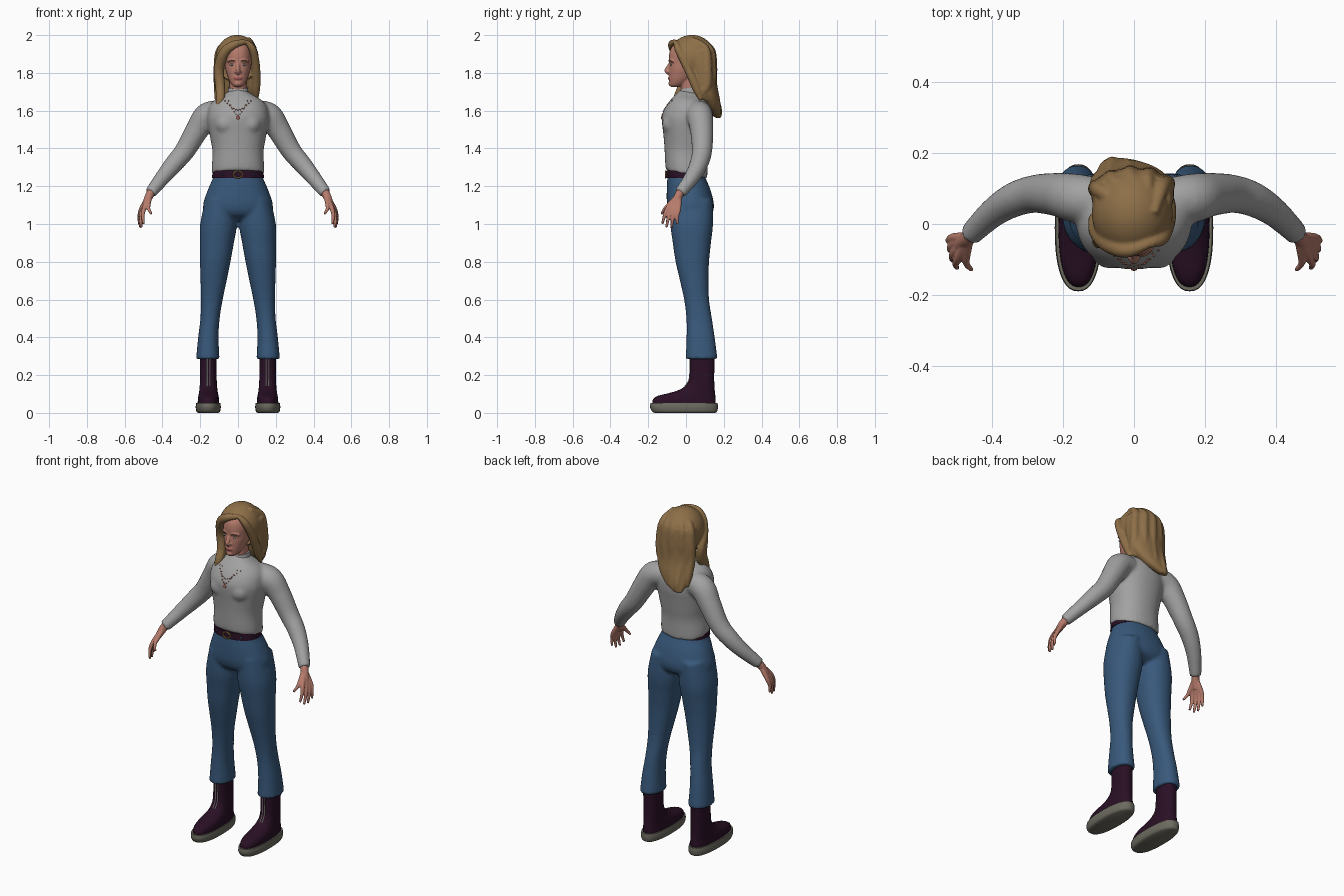
import bpy, bmesh, math
from mathutils import Vector, Matrix
from mathutils.bvhtree import BVHTree

if "Cube" in bpy.data.objects:
    bpy.data.objects.remove(bpy.data.objects["Cube"])


def material(name, r, g, b):
    m = bpy.data.materials.new(name)
    m.use_nodes = True
    m.diffuse_color = (r, g, b, 1)
    for node in m.node_tree.nodes:
        if node.type == 'BSDF_PRINCIPLED':
            node.inputs["Base Color"].default_value = (r, g, b, 1)
            node.inputs["Roughness"].default_value = 0.8
    return m


SKIN = material("skin", .47, .2, .15)
HAIR = material("dark blond hair", .27, .16, .065)
KNIT = material("grey knit", .36, .36, .36)
DENIM = material("blue denim", .04, .1, .2)
PLUM = material("dark plum leather", .022, .005, .018)
SOLE = material("grey rubber", .15, .145, .115)
BRASS = material("brass", .35, .2, .06)
COPPER = material("copper beads", .42, .13, .08)
PALE = material("pale grey", .5, .48, .46)
LIPS = material("lips", .36, .1, .09)


def refine(rows, n=5):
    """Catmull-Rom interpolation of number tuples."""
    out = []
    for i in range(len(rows) - 1):
        a, b, c, d = (rows[max(0, min(len(rows) - 1, i + k))] for k in (-1, 0, 1, 2))
        for s in range(n):
            t = s / n
            out.append([.5 * (2 * q + (r - p) * t + (2 * p - 5 * q + 4 * r - w) * t ** 2
                              + (3 * q - p - 3 * r + w) * t ** 3)
                        for p, q, r, w in zip(a, b, c, d)])
    return out + [list(rows[-1])]


def skin_rings(bm, rings):
    rings = [[bm.verts.new(p) for p in ring] for ring in rings]
    n = len(rings[0])
    for a, b in zip(rings, rings[1:]):
        for i in range(n):
            j = (i + 1) % n
            bm.faces.new((a[i], a[j], b[j], b[i]))
    bm.faces.new(rings[0][::-1])
    bm.faces.new(rings[-1])


def stack(bm, rows, tilt=0, power=2.2, sides=40):
    """Horizontal oval sections: z, x0, x1, y0, y1."""
    rings = []
    for z, x0, x1, y0, y1 in refine(rows):
        ring = []
        for i in range(sides):
            a = math.tau * i / sides
            c, s = (math.copysign(abs(f) ** (2 / power), f) for f in (math.cos(a), math.sin(a)))
            y = s * (y1 - y0) / 2
            ring.append(((x0 + x1) / 2 + c * (x1 - x0) / 2, (y0 + y1) / 2 + y, z - tilt * y))
        rings.append(ring)
    skin_rings(bm, rings)


def tube(bm, points, sides=14, side=1):
    """Round sections along a path: x, y, z, radius."""
    rows = refine([(side * x, y, z, r) for x, y, z, r in points])
    pts = [Vector(r[:3]) for r in rows]
    u, rings = None, []
    for i, p in enumerate(pts):
        t = (pts[min(i + 1, len(pts) - 1)] - pts[max(i - 1, 0)]).normalized()
        u = t.orthogonal() if u is None else u - t * u.dot(t)
        u.normalize()
        v, r = t.cross(u), max(rows[i][3], .001)
        rings.append([p + r * (u * math.cos(math.tau * k / sides) + v * math.sin(math.tau * k / sides))
                      for k in range(sides)])
    skin_rings(bm, rings)


def ball(bm, loc, scale, u=24, v=16):
    return bmesh.ops.create_uvsphere(bm, u_segments=u, v_segments=v, radius=1,
                                     matrix=Matrix.LocRotScale(Vector(loc), None, Vector(scale)))["verts"]


def finish(name, bm, mats, voxel=0, relax=3):
    """Turn a bmesh into an object; a voxel size fuses its pieces."""
    bmesh.ops.recalc_face_normals(bm, faces=bm.faces)
    me = bpy.data.meshes.new(name)
    bm.to_mesh(me)
    bm.free()
    ob = bpy.data.objects.new(name, me)
    bpy.context.scene.collection.objects.link(ob)
    if voxel:
        mod = ob.modifiers.new("fuse", 'REMESH')
        mod.mode, mod.voxel_size = 'VOXEL', voxel
        mod = ob.modifiers.new("relax", 'SMOOTH')
        mod.factor, mod.iterations = .5, relax
        dg = bpy.context.evaluated_depsgraph_get()
        me = bpy.data.meshes.new_from_object(ob.evaluated_get(dg))
        ob.modifiers.clear()
        ob.data = me
    me.materials.clear()
    for m in mats:
        me.materials.append(m)
    me.shade_smooth()
    if not voxel:
        me.set_sharp_from_angle(angle=math.radians(45))
    return ob


def front_of(ob):
    """Return a function giving the front surface point at x, z."""
    me = ob.data
    tree = BVHTree.FromPolygons([v.co for v in me.vertices], [p.vertices[:] for p in me.polygons])
    return lambda x, z: tree.ray_cast(Vector((x, -2, z)), Vector((0, 1, 0)))[0] or Vector((x, 0, z))


# Trousers: hips and two flared legs
bm = bmesh.new()
stack(bm, [(1.27, -.128, .128, -.096, .098), (1.24, -.134, .134, -.099, .105), (1.18, -.16, .16, -.102, .13),
           (1.1, -.185, .185, -.1, .148), (1.05, -.17, .17, -.08, .135), (1.02, -.1, .1, -.03, .09)])
LEG = [(1.13, .015, .172, -.085, .14), (1.0, .006, .2, -.083, .143), (.9, .022, .202, -.07, .132),
       (.8, .04, .201, -.055, .122), (.7, .06, .198, -.032, .119), (.6, .081, .196, -.01, .122),
       (.5, .097, .199, .002, .137), (.4, .103, .211, .003, .152), (.285, .098, .222, -.002, .167)]
for s in (1, -1):
    stack(bm, [(z, s * a, s * b, c, d) for z, a, b, c, d in LEG])
finish("trousers", bm, [DENIM], .01, 3)

# Sweater: body, bust and sleeves fused
bm = bmesh.new()
stack(bm, [(1.262, -.139, .139, -.106, .112), (1.3, -.139, .139, -.11, .114), (1.38, -.135, .135, -.114, .116),
           (1.45, -.146, .146, -.12, .126), (1.52, -.159, .159, -.128, .136), (1.56, -.163, .163, -.124, .142),
           (1.61, -.157, .157, -.1, .143), (1.65, -.13, .13, -.07, .132), (1.68, -.08, .08, -.046, .105),
           (1.7, -.05, .05, -.03, .08)], tilt=.2)
for s in (1, -1):
    ball(bm, (s * .065, -.067, 1.53), (.06, .06, .06))
    tube(bm, [(.1, .065, 1.59, .066), (.165, .073, 1.572, .069), (.215, .083, 1.5, .062),
              (.28, .085, 1.39, .054), (.34, .068, 1.318, .049), (.4, .03, 1.245, .041),
              (.464, -.032, 1.163, .032)], 24, s)
sweater = finish("sweater", bm, [KNIT], .01, 4)
chest = front_of(sweater)

# Folded collar
bm = bmesh.new()
stack(bm, [(1.655, -.06, .06, -.045, .08), (1.685, -.054, .054, -.037, .074), (1.69, -.056, .056, -.039, .076),
           (1.722, -.052, .052, -.028, .07)], tilt=-.15)
finish("collar", bm, [KNIT])

# Belt, loops and buckle
bm = bmesh.new()
stack(bm, [(1.243, -.138, .138, -.106, .102), (1.283, -.134, .134, -.104, .1)])
belt = finish("belt", bm, [PLUM])
waist = front_of(belt)
bm = bmesh.new()
tube(bm, [(.024 * math.cos(a), waist(0, 1.262).y - .003, 1.262 + .018 * math.sin(a), .004)
          for a in (math.tau * i / 12 for i in range(13))], 8)
finish("buckle", bm, [BRASS])
bm = bmesh.new()
for s in (1, -1):
    tube(bm, [(*(waist(s * .08, z) + Vector((0, -.001, 0))), .005) for z in (1.238, 1.26, 1.284)], 8)
finish("belt_loops", bm, [DENIM])

# Boots, soles and zips
for s, side in ((1, "left"), (-1, "right")):
    def foot(rows):
        return [(z, s * a, s * b, c, d) for z, a, b, c, d in rows]
    bm = bmesh.new()
    stack(bm, foot([(.035, .1, .213, -.178, .158), (.07, .1, .213, -.176, .158), (.09, .103, .21, -.15, .156),
                    (.105, .106, .207, -.09, .154), (.125, .109, .204, -.03, .152), (.16, .112, .202, .01, .15),
                    (.22, .113, .201, .02, .15), (.31, .113, .201, .02, .152)]), power=2.4)
    boot = finish(side + "_boot", bm, [PLUM], .007, 2)
    bm = bmesh.new()
    stack(bm, foot([(0, .105, .21, -.165, .155), (.008, .095, .22, -.18, .165), (.03, .091, .224, -.19, .169),
                    (.052, .094, .221, -.188, .167)]), power=2.4)
    finish(side + "_sole", bm, [SOLE])
    shaft = front_of(boot)
    bm = bmesh.new()
    for dx in (-.007, .007):
        tube(bm, [(*shaft(s * .156 + dx, .14 + .03 * i), .003) for i in range(6)], 6)
    finish(side + "_zip", bm, [PALE])

# Hands: fingers run from the wrist and fuse into a palm
FINGERS = [((.495, -.094, 1.088), (.499, -.125, 1.0)), ((.504, -.076, 1.076), (.511, -.104, .982)),
           ((.509, -.057, 1.075), (.517, -.076, .98)), ((.51, -.038, 1.083), (.523, -.046, 1.0)),
           ((.474, -.088, 1.105), (.458, -.13, 1.053))]
for s, side in ((1, "left"), (-1, "right")):
    bm = bmesh.new()
    tube(bm, [(.45, -.02, 1.185, .023), (.472, -.042, 1.145, .022), (.492, -.06, 1.1, .017)], 14, s)
    for knuckle, tip in FINGERS:
        k, t = Vector(knuckle), Vector(tip)
        bend = k.lerp(t, .5) + Vector((.007, -.004, 0))
        tube(bm, [(.466, -.037, 1.155, .015), (*k, .0125), (*bend, .0095), (*t, .0065)], 12, s)
    finish(side + "_hand", bm, [SKIN], .004, 3)

# Head: neck, face and nose
bm = bmesh.new()
stack(bm, [(1.725, -.018, .018, -.08, -.035), (1.738, -.034, .034, -.086, -.01), (1.765, -.049, .049, -.089, .03),
           (1.79, -.058, .058, -.09, .06), (1.82, -.067, .067, -.09, .09), (1.85, -.071, .071, -.088, .11),
           (1.89, -.073, .073, -.09, .12), (1.93, -.064, .064, -.08, .11), (1.96, -.045, .045, -.05, .08)])
stack(bm, [(1.66, -.045, .045, -.022, .065), (1.77, -.045, .045, -.03, .07)])
tube(bm, [(0, -.079, 1.86, .008), (0, -.091, 1.835, .01), (0, -.102, 1.812, .0125), (0, -.088, 1.797, .011)])
for s in (1, -1):
    ball(bm, (s * .011, -.092, 1.806), (.009, .01, .007))
    tube(bm, [(.008, -.082, 1.862, .009), (.03, -.08, 1.866, .009), (.052, -.062, 1.86, .009)], 12, s)
ball(bm, (0, -.079, 1.743), (.02, .014, .014))
ball(bm, (0, -.083, 1.772), (.024, .013, .012))
head = finish("head", bm, [SKIN, LIPS], .004, 4)
for p in head.data.polygons:
    c = p.center
    if c.y < -.07 and (c.x / .024) ** 2 + ((c.z - 1.771) / .009) ** 2 < 1:
        p.material_index = 1

# Eyes and brows
face = front_of(head)
for s, side in ((1, "left"), (-1, "right")):
    for part, mat, size in (("eye", PALE, (.013, .004, .0055)), ("iris", PLUM, (.0048, .005, .0048))):
        bm = bmesh.new()
        ball(bm, face(s * .031, 1.843), size)
        finish(f"{side}_{part}", bm, [mat])
    bm = bmesh.new()
    tube(bm, [(*face(s * x, z), .0026) for x, z in ((.015, 1.861), (.032, 1.867), (.05, 1.861))], 8)
    finish(side + "_brow", bm, [HAIR])

# Hair: cap opened at the hairline, back mass, side sweeps and back locks
bm = bmesh.new()
for v in ball(bm, (-.005, .031, 1.876), (.114, .126, .125), 64, 48):
    if v.co.y < 0 and v.co.z < 1.955 - 10 * (v.co.x - .015) ** 2:
        v.co.y = .025
stack(bm, [(1.92, -.112, .105, -.01, .15), (1.86, -.12, .112, .0, .157), (1.79, -.12, .113, .02, .158),
           (1.72, -.112, .108, .04, .164), (1.66, -.108, .085, .07, .176), (1.6, -.103, .03, .115, .186),
           (1.562, -.09, -.04, .155, .186)])
tube(bm, [(.045, -.055, 1.965, .012), (-.02, -.074, 1.95, .022), (-.073, -.052, 1.905, .028),
          (-.101, -.018, 1.82, .028), (-.094, -.02, 1.73, .026), (-.094, -.045, 1.66, .024),
          (-.112, -.058, 1.595, .008)])
tube(bm, [(-.05, -.055, 1.93, .014), (-.095, -.03, 1.86, .024), (-.106, .01, 1.78, .024),
          (-.095, .0, 1.7, .022), (-.085, -.035, 1.64, .01)])
tube(bm, [(.045, -.055, 1.965, .012), (.076, -.042, 1.928, .02), (.092, -.008, 1.86, .022),
          (.096, .03, 1.78, .024), (.094, .06, 1.71, .023), (.098, .08, 1.655, .009)])
for x, y, z in ((.085, .1, 1.65), (.04, .14, 1.625), (-.01, .165, 1.592), (-.06, .172, 1.562), (-.098, .13, 1.59)):
    def back(px):
        return .035 + .105 * math.sqrt(max(0, 1 - (px / .125) ** 2))
    tube(bm, [(.03 + .3 * x, .03, 1.978, .014), (.9 * x, .9 * back(x), 1.93, .022), (1.05 * x, back(x), 1.84, .026),
              (1.05 * x, back(x), 1.74, .026), (x, y - .006, z + .05, .024), (x - .008, y + .008, z, .008)])
finish("hair", bm, [HAIR], .006, 3)

# Necklace: two strands of beads and a pendant
bm = bmesh.new()
for width, drop, count in ((.068, .05, 13), (.05, .075, 11)):
    for i in range(count):
        t = 2 * i / (count - 1) - 1
        ball(bm, chest(width * t, 1.652 - drop * (1 - abs(t) ** 1.6)), (.0035,) * 3, 8, 6)
ball(bm, chest(0, 1.562), (.009, .005, .01), 12, 8)
finish("necklace", bm, [COPPER])
